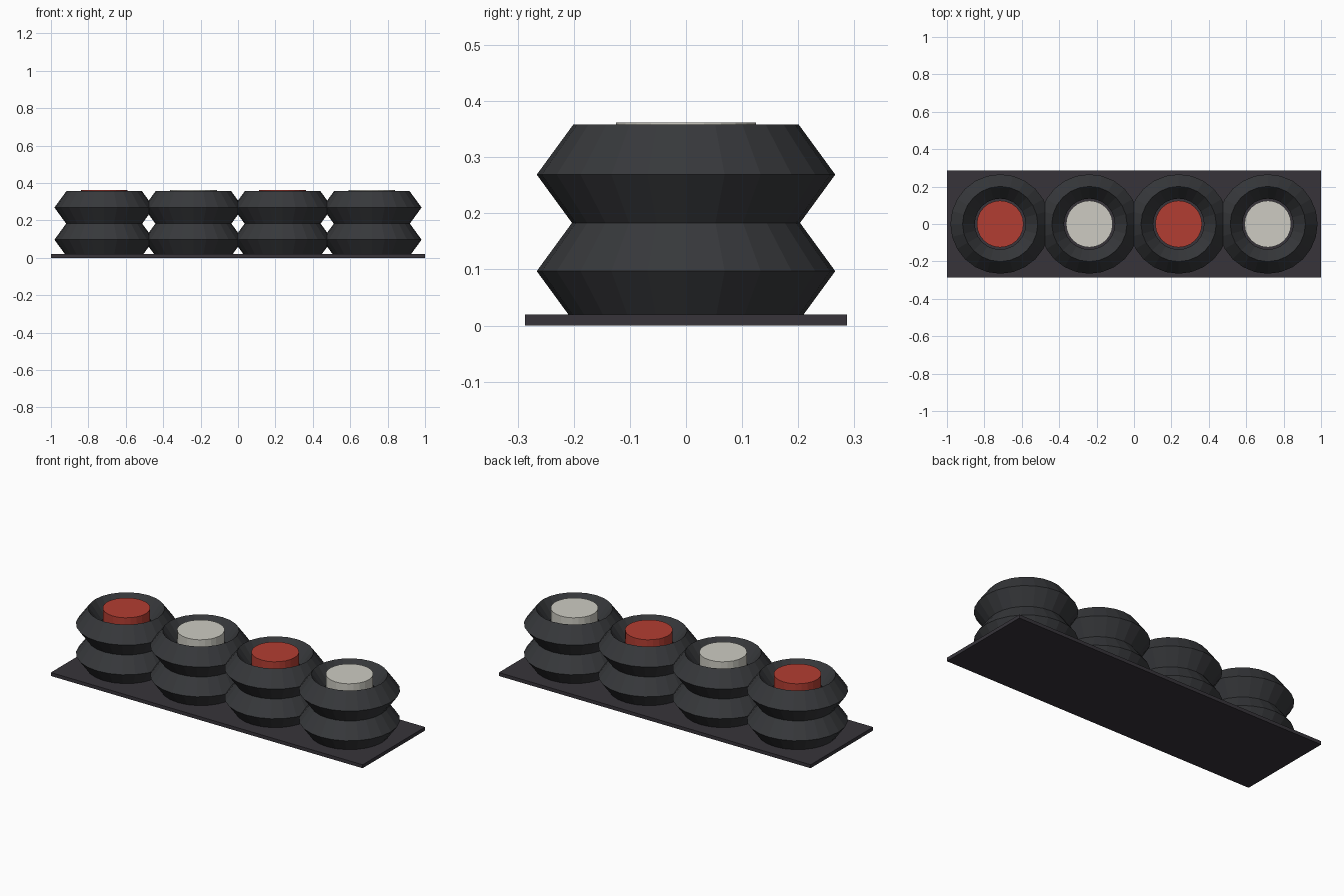
import bpy

cube = bpy.data.objects.get("Cube")
if cube:
    bpy.data.objects.remove(cube, do_unlink=True)


def material(name, colour):
    mat = bpy.data.materials.new(name)
    mat.use_nodes = True
    mat.diffuse_color = (*colour, 1)
    mat.node_tree.nodes["Principled BSDF"].inputs["Base Color"].default_value = (*colour, 1)
    return mat


rubber = material("black rubber", (0.038, 0.040, 0.044))
base = material("dark base", (0.038, 0.034, 0.042))
red = material("red paint", (0.45, 0.048, 0.032))
white = material("off white paint", (0.61, 0.60, 0.54))


def finish(name, mat, scale=(1, 1, 1)):
    obj = bpy.context.object
    obj.name = name
    obj.scale = scale
    bpy.ops.object.transform_apply(location=False, rotation=False, scale=True)
    obj.data.materials.append(mat)
    return obj


# Thin base plate
bpy.ops.mesh.primitive_cube_add(size=1, location=(0, 0, 0.01))
finish("base_plate", base, (2, 0.573, 0.02))

# Four stacks of two tyres, each round a painted core
for i in range(4):
    x = (i - 1.5) * 0.477
    for level, z in (("lower", 0.097), ("upper", 0.269)):
        bpy.ops.mesh.primitive_torus_add(
            major_segments=24, minor_segments=4, major_radius=0.201,
            minor_radius=0.065, location=(x, 0, z))
        finish(f"{level}_tyre_{i + 1}", rubber, (1, 1, 1.37))
    bpy.ops.mesh.primitive_cylinder_add(
        vertices=24, radius=0.125, depth=0.352, location=(x, 0, 0.186))
    finish(f"painted_core_{i + 1}", white if i % 2 else red)
